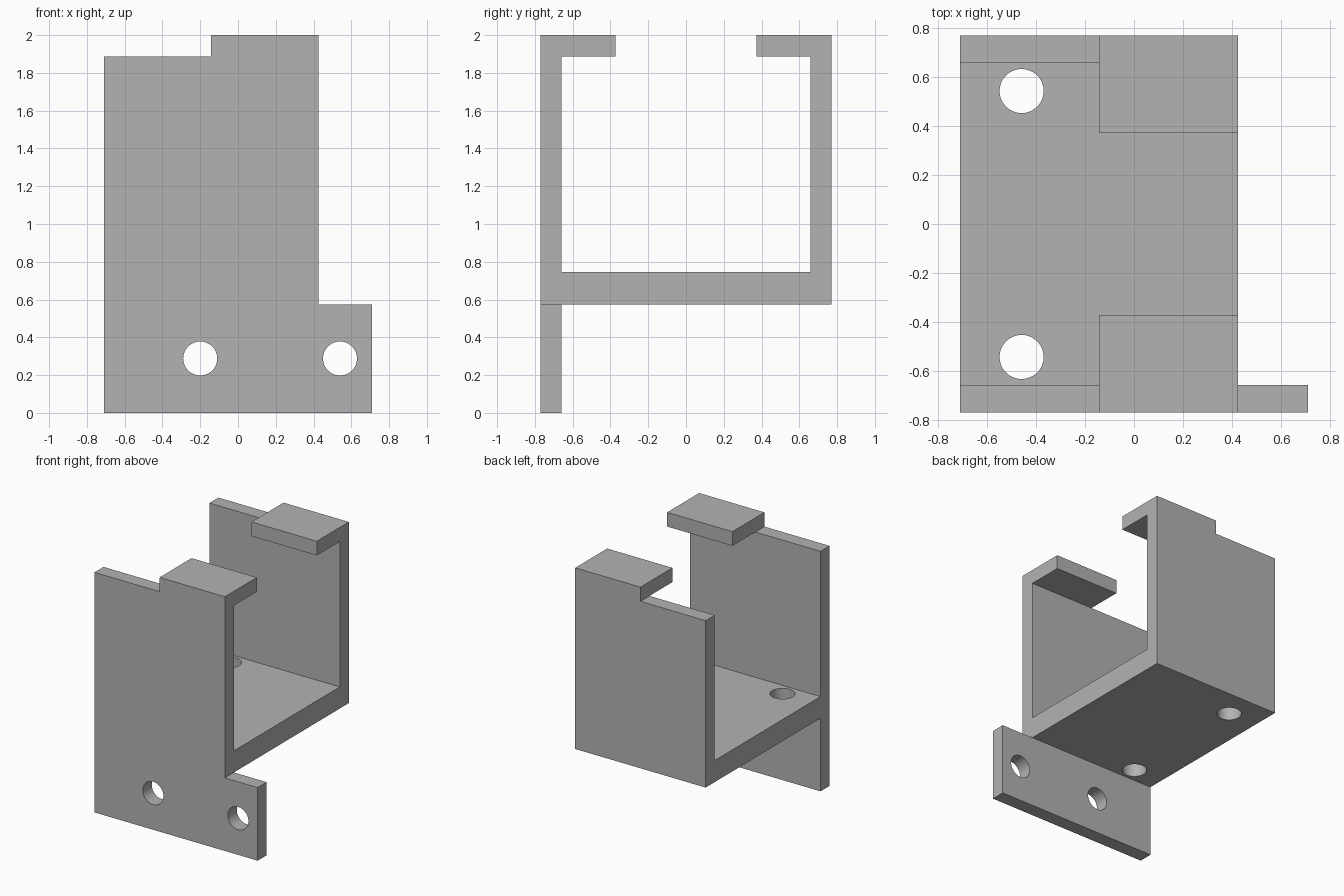
import bpy, bmesh, math
from mathutils import Vector

cube = bpy.data.objects.get("Cube")
if cube:
    bpy.data.objects.remove(cube, do_unlink=True)

X, Y, TOP = 0.71, 0.77, 2.0
WALL_Y, LIP_Y, LIP_Z = 0.658, 0.373, 1.888
FLOOR_LOW, FLOOR_HIGH = 0.575, 0.745
HOLE_R = 0.09

grey = bpy.data.materials.new("plain grey")
grey.use_nodes = True
colour = (0.45, 0.45, 0.45, 1)
grey.diffuse_color = colour
grey.node_tree.nodes["Principled BSDF"].inputs["Base Color"].default_value = colour


def finish(name, bm):
    bmesh.ops.recalc_face_normals(bm, faces=bm.faces)
    mesh = bpy.data.meshes.new(name)
    bm.to_mesh(mesh)
    bm.free()
    mesh.materials.append(grey)
    obj = bpy.data.objects.new(name, mesh)
    bpy.context.collection.objects.link(obj)
    return obj


def extrude_x(name, profile, x0, x1):
    """Sweep a (y, z) outline from x0 to x1."""
    bm = bmesh.new()
    face = bm.faces.new([bm.verts.new((x0, y, z)) for y, z in profile])
    ext = bmesh.ops.extrude_face_region(bm, geom=[face])
    verts = [v for v in ext["geom"] if isinstance(v, bmesh.types.BMVert)]
    bmesh.ops.translate(bm, verts=verts, vec=(x1 - x0, 0, 0))
    return finish(name, bm)


def box(name, x0, x1, z0, z1):
    return extrude_x(name, [(-1, z0), (1, z0), (1, z1), (-1, z1)], x0, x1)


def drill(name, location, axis):
    bm = bmesh.new()
    bmesh.ops.create_cone(bm, cap_ends=True, segments=48, radius1=HOLE_R,
                          radius2=HOLE_R, depth=0.4)
    obj = finish(name, bm)
    obj.location = location
    obj.rotation_euler = Vector((0, 0, 1)).rotation_difference(Vector(axis)).to_euler()
    return obj


# Channel section with hooked lips and a front skirt
bracket = extrude_x("channel_bracket", [
    (-Y, 0), (-WALL_Y, 0), (-WALL_Y, FLOOR_LOW), (Y, FLOOR_LOW), (Y, TOP),
    (LIP_Y, TOP), (LIP_Y, LIP_Z), (WALL_Y, LIP_Z), (WALL_Y, FLOOR_HIGH),
    (-WALL_Y, FLOOR_HIGH), (-WALL_Y, LIP_Z), (-LIP_Y, LIP_Z), (-LIP_Y, TOP),
    (-Y, TOP)], -X, X)

# Cut away the lips on one end and everything above the side tab
cutters = [box("lip_cutter", -1, -0.143, LIP_Z, 2.2),
           box("tab_cutter", 0.425, 1, FLOOR_LOW, 2.2)]

# Screw holes through the skirt and the floor
for x in (-0.2, 0.54):
    cutters.append(drill("skirt_hole_cutter", (x, -0.715, 0.288), (0, 1, 0)))
for y in (-0.543, 0.543):
    cutters.append(drill("floor_hole_cutter", (-0.459, y, 0.66), (0, 0, 1)))

bpy.context.view_layer.objects.active = bracket
for cutter in cutters:
    cutter.hide_render = True
    mod = bracket.modifiers.new("cut", 'BOOLEAN')
    mod.operation = 'DIFFERENCE'
    mod.solver = 'EXACT'
    mod.object = cutter
    bpy.ops.object.modifier_apply(modifier=mod.name)
    bpy.data.objects.remove(cutter, do_unlink=True)

# Smooth hole walls, crisp edges
bpy.ops.object.select_all(action='DESELECT')
bracket.select_set(True)
bpy.ops.object.shade_smooth_by_angle(angle=math.radians(30))
